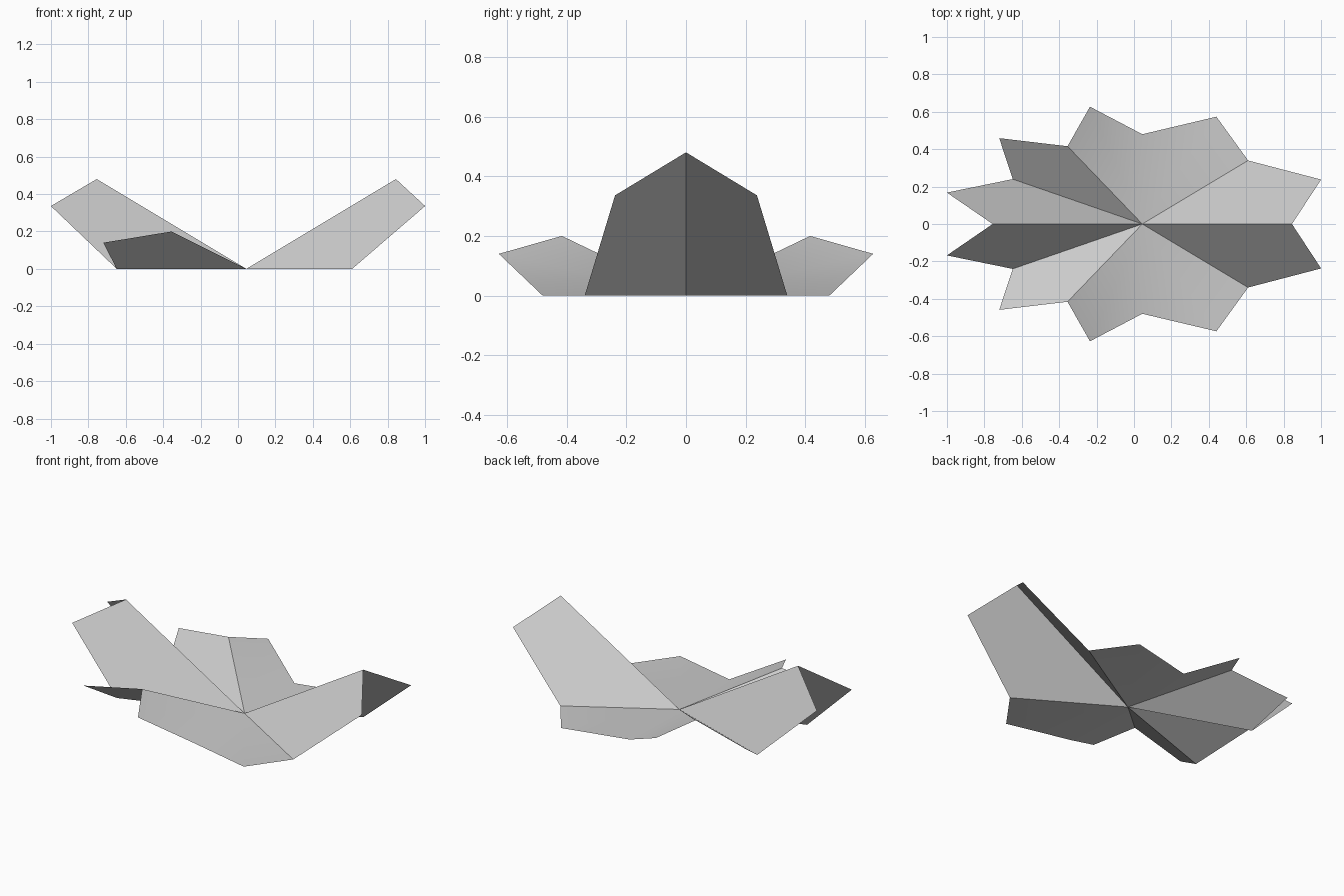
import bpy, bmesh, math
from mathutils import Vector

if "Cube" in bpy.data.objects:
    bpy.data.objects.remove(bpy.data.objects["Cube"])

# Spokes of the rosette: angle around an ellipse and lift of the spoke end
HALF = [(0, 0.48), (45, 0.0), (90, 0.0), (120, 0.2), (150, 0.0), (180, 0.48)]
spokes = HALF + [(360 - a, z) for a, z in reversed(HALF[1:-1])]
CENTRE = Vector((0.0445, 0, 0))


def spoke_end(angle, lift):
    t = math.radians(angle)
    return Vector((0.8 * math.cos(t), 0.48 * math.sin(t), lift))


ends = [spoke_end(a, z) for a, z in spokes]

# Each petal is a flat kite between two neighbouring spokes
bm = bmesh.new()
hub = bm.verts.new(CENTRE)
rim = [bm.verts.new(CENTRE + e) for e in ends]
for i, e in enumerate(ends):
    j = (i + 1) % len(ends)
    tip = bm.verts.new(CENTRE + 0.7 * (e + ends[j]))
    bm.faces.new((hub, rim[i], tip, rim[j]))

mesh = bpy.data.meshes.new("leaf_rosette")
bm.to_mesh(mesh)
bm.free()
rosette = bpy.data.objects.new("leaf_rosette", mesh)
bpy.context.collection.objects.link(rosette)

# Single plain grey
grey = bpy.data.materials.new("light_grey")
grey.diffuse_color = (0.6, 0.6, 0.6, 1)
grey.use_nodes = True
grey.node_tree.nodes["Principled BSDF"].inputs["Base Color"].default_value = grey.diffuse_color
mesh.materials.append(grey)

# Only the gentle folds are smoothed
bpy.context.view_layer.objects.active = rosette
rosette.select_set(True)
bpy.ops.object.shade_smooth_by_angle(angle=math.radians(30))
